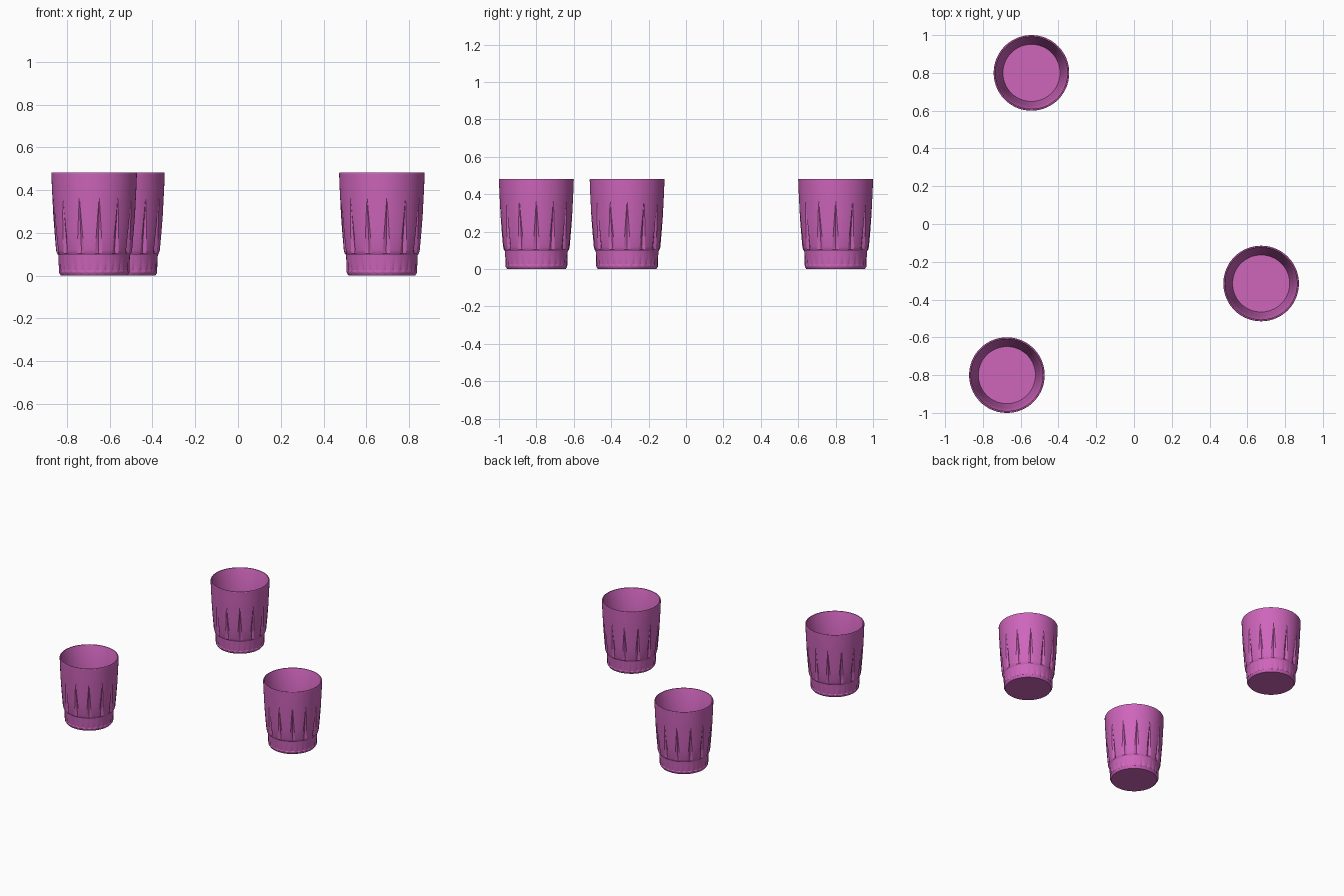
import bpy, bmesh, math

if "Cube" in bpy.data.objects:
    bpy.data.objects.remove(bpy.data.objects["Cube"])

CELLS = 26            # small base teeth; every second cell carries a tall flute
HALF = math.pi / CELLS


def ring(bm, z, r, w_even=3.5, w_odd=3.5, d_even=0.0, d_odd=0.0):
    """One ring whose vertices follow the groove edges (widths in degrees)."""
    verts = []
    for i in range(CELLS):
        w = math.radians(w_odd if i % 2 else w_even)
        w_next = math.radians(w_even if i % 2 else w_odd)
        depth = d_odd if i % 2 else d_even
        gap = 2 * HALF - w - w_next
        offsets = [(-w, 0), (0, depth), (w, 0), (w + gap / 3, 0), (w + gap * 2 / 3, 0)]
        for off, d in offsets:
            a = 2 * HALF * i + off
            verts.append(bm.verts.new(((r - d) * math.cos(a), (r - d) * math.sin(a), z)))
    return verts


def tumbler_mesh():
    bm = bmesh.new()
    rings = [ring(bm, 0.0, 0.156), ring(bm, 0.012, 0.164)]
    # foot with a band of pointed teeth
    for z, r, w, d in [(0.018, 0.165, 5.8, 0), (0.024, 0.1655, 5.8, 0.006),
                       (0.085, 0.167, 0.3, 0)]:
        rings.append(ring(bm, z, r, w, w, d, d))
    # ledge and body with thirteen tapering flutes
    for z, r, w, d in [(0.096, 0.168, 5.6, 0), (0.104, 0.174, 5.6, 0.002),
                       (0.118, 0.178, 5.4, 0.010), (0.20, 0.185, 3.6, 0.008),
                       (0.28, 0.191, 1.9, 0.005), (0.36, 0.195, 0.2, 0)]:
        rings.append(ring(bm, z, r, w_even=w, d_even=d))
    # plain upper wall, rim and inside
    for z, r in [(0.365, 0.1953), (0.42, 0.198), (0.478, 0.20), (0.482, 0.198),
                 (0.482, 0.192), (0.478, 0.190), (0.27, 0.172), (0.055, 0.151)]:
        rings.append(ring(bm, z, r))
    for a, b in zip(rings, rings[1:]):
        n = len(a)
        for j in range(n):
            k = (j + 1) % n
            bm.faces.new((a[j], a[k], b[k], b[j]))
    bm.faces.new(rings[0][::-1])
    bm.faces.new(rings[-1])
    bmesh.ops.recalc_face_normals(bm, faces=bm.faces)
    mesh = bpy.data.meshes.new("tumbler")
    bm.to_mesh(mesh)
    bm.free()
    return mesh


mat = bpy.data.materials.new("magenta_glass")
mat.diffuse_color = (0.62, 0.13, 0.50, 1)
mat.use_nodes = True
mat.node_tree.nodes["Principled BSDF"].inputs["Base Color"].default_value = mat.diffuse_color
mesh = tumbler_mesh()
mesh.materials.append(mat)

# three identical tumblers
places = {"tumbler_back": (-0.543, 0.80), "tumbler_right": (0.673, -0.315),
          "tumbler_front": (-0.673, -0.80)}
for name, (x, y) in places.items():
    ob = bpy.data.objects.new(name, mesh)
    ob.location = (x, y, 0)
    bpy.context.collection.objects.link(ob)
    ob.select_set(True)
    bpy.context.view_layer.objects.active = ob
    if name == "tumbler_back":
        bpy.ops.object.shade_smooth_by_angle(angle=math.radians(25))
    ob.select_set(False)
